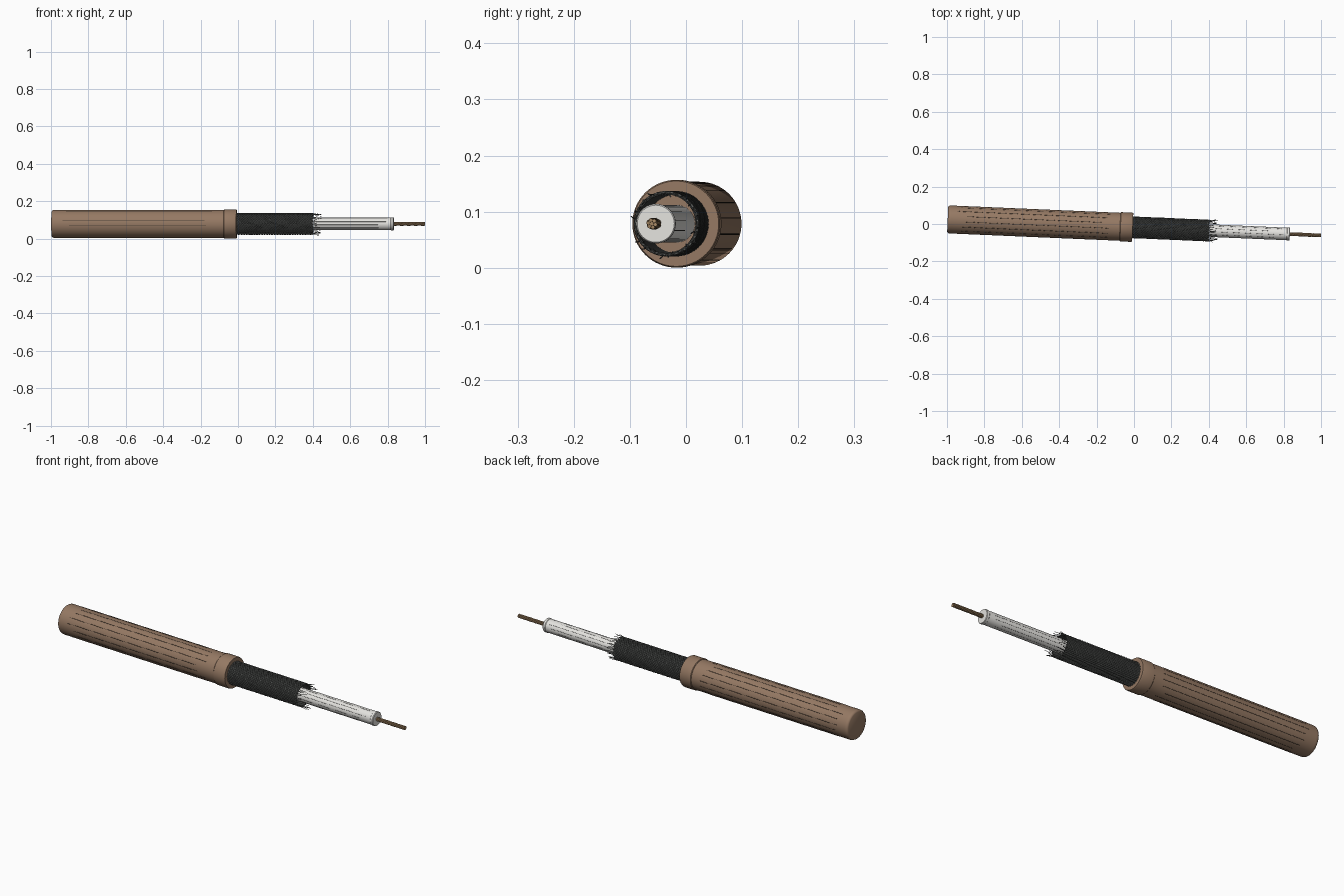
import bpy, bmesh, math, random
from mathutils import Matrix

if "Cube" in bpy.data.objects:
    bpy.data.objects.remove(bpy.data.objects["Cube"])

random.seed(4)
TAU = 2 * math.pi
# cable axis: local x runs along the cable, slightly yawed
FRAME = Matrix.Translation((0, -0.018, 0.0785)) @ Matrix.Rotation(-0.043, 4, 'Z')


def material(name, rgb):
    m = bpy.data.materials.new(name)
    m.diffuse_color = (*rgb, 1)
    m.use_nodes = True
    m.node_tree.nodes["Principled BSDF"].inputs["Base Color"].default_value = m.diffuse_color
    return m


BROWN = material("jacket_brown", (0.30, 0.19, 0.125))
DARK = material("crease_dark", (0.07, 0.05, 0.035))
STEEL = material("braid_grey", (0.11, 0.115, 0.11))
SHADOW = material("braid_shadow", (0.04, 0.042, 0.04))
WHITE = material("insulation_white", (0.78, 0.77, 0.74))
GREY = material("crease_grey", (0.2, 0.2, 0.19))
COPPER = material("copper", (0.36, 0.23, 0.12))


def lathe(name, profile, mat, n=64, closed=False):
    """Spin (x, radius) points around the cable axis."""
    bm = bmesh.new()
    rings = []
    for x, r in profile:
        if r == 0:
            rings.append([bm.verts.new((x, 0, 0))] * n)
        else:
            rings.append([bm.verts.new((x, r * math.cos(TAU * i / n), r * math.sin(TAU * i / n)))
                          for i in range(n)])
    pairs = list(zip(rings, rings[1:])) + ([(rings[-1], rings[0])] if closed else [])
    for a, b in pairs:
        for i in range(n):
            j = (i + 1) % n
            bm.faces.new(dict.fromkeys((a[i], a[j], b[j], b[i])))if a[i] is not a[j] and b[i] is not b[j] else \
                bm.faces.new(list(dict.fromkeys((a[i], a[j], b[j], b[i]))))
    bmesh.ops.recalc_face_normals(bm, faces=bm.faces)
    me = bpy.data.meshes.new(name)
    bm.to_mesh(me)
    bm.free()
    me.materials.append(mat)
    me.shade_smooth()
    me.set_sharp_from_angle(angle=math.radians(35))
    ob = bpy.data.objects.new(name, me)
    bpy.context.collection.objects.link(ob)
    ob.matrix_world = FRAME
    return ob


def strands(name, paths, thickness, mat, res=1):
    """Round wires following lists of (x, radius, angle) points."""
    cu = bpy.data.curves.new(name, 'CURVE')
    cu.dimensions = '3D'
    cu.bevel_depth = thickness
    cu.bevel_resolution = res
    cu.use_fill_caps = True
    for path in paths:
        sp = cu.splines.new('POLY')
        sp.points.add(len(path) - 1)
        for p, (x, r, a) in zip(sp.points, path):
            p.co = (x, r * math.cos(a), r * math.sin(a), 1)
    cu.materials.append(mat)
    ob = bpy.data.objects.new(name, cu)
    bpy.context.collection.objects.link(ob)
    ob.matrix_world = FRAME
    bpy.ops.object.select_all(action='DESELECT')
    ob.select_set(True)
    bpy.context.view_layer.objects.active = ob
    bpy.ops.object.convert(target='MESH')
    return ob


def helix(x0, x1, r, a0, turns, steps):
    return [(x0 + (x1 - x0) * i / steps, r, a0 + TAU * turns * i / steps) for i in range(steps + 1)]


# outer jacket with rounded back end, and the thicker cut collar
lathe("outer_jacket", [(-0.997, 0), (-0.997, 0.066), (-0.994, 0.071), (-0.988, 0.0742),
                       (-0.98, 0.0748), (-0.04, 0.0748), (-0.04, 0)], BROWN)
lathe("jacket_collar", [(-0.075, 0), (-0.075, 0.0755), (-0.072, 0.0782), (-0.012, 0.0782),
                        (-0.007, 0.076), (-0.006, 0)], BROWN)

# long shallow creases along the jacket
N = 16
strands("jacket_creases", [[(-0.95 + random.uniform(0, 0.06), 0.0742, TAU * (i + 0.35) / N),
                            (-0.12 - random.uniform(0, 0.06), 0.0742, TAU * (i + 0.35) / N)]
                           for i in range(N)], 0.0013, DARK)

# braided shield: thin sleeve plus two opposing sets of helical wires
lathe("braid_sleeve", [(-0.01, 0.0545), (0.4, 0.0545), (0.4, 0.052), (-0.01, 0.052)],
      SHADOW, 48, closed=True)
B = 24
for label, sign, rad in (("left", 1, 0.0553), ("right", -1, 0.0563)):
    strands("braid_wires_" + label,
            [helix(-0.008, 0.402, rad, TAU * i / B, sign * 1.25, 44) for i in range(B)],
            0.0022, STEEL)

# frayed wire ends
fray = []
for i in range(36):
    a = TAU * i / 36 + random.uniform(-0.05, 0.05)
    l = random.uniform(0.02, 0.05)
    r = 0.056 + random.uniform(-0.008, 0.007)
    fray.append([(0.39, 0.055, a), (0.4 + l * 0.5, (0.055 + r) / 2, a + 0.03),
                 (0.4 + l, r, a + random.uniform(-0.1, 0.1))])
strands("frayed_wire_ends", fray, 0.0012, STEEL)

# inner insulation with a small lip at its end
lathe("inner_insulation", [(-0.02, 0), (-0.02, 0.0335), (0.818, 0.0335), (0.82, 0.0352),
                           (0.831, 0.0352), (0.834, 0.033), (0.834, 0)], WHITE, 48)
M = 12
strands("insulation_creases", [[(0.36, 0.0331, TAU * (i + 0.3) / M),
                                (0.8 - random.uniform(0, 0.06), 0.0331, TAU * (i + 0.3) / M)]
                               for i in range(M)], 0.0009, GREY)

# twisted copper core
strands("core_center_wire", [[(0.82, 0, 0), (1.0, 0, 0)]], 0.0036, COPPER, 2)
strands("core_outer_wires", [helix(0.82, 1.0, 0.0066, TAU * i / 6, 0.8, 24) for i in range(6)],
        0.0035, COPPER, 2)
